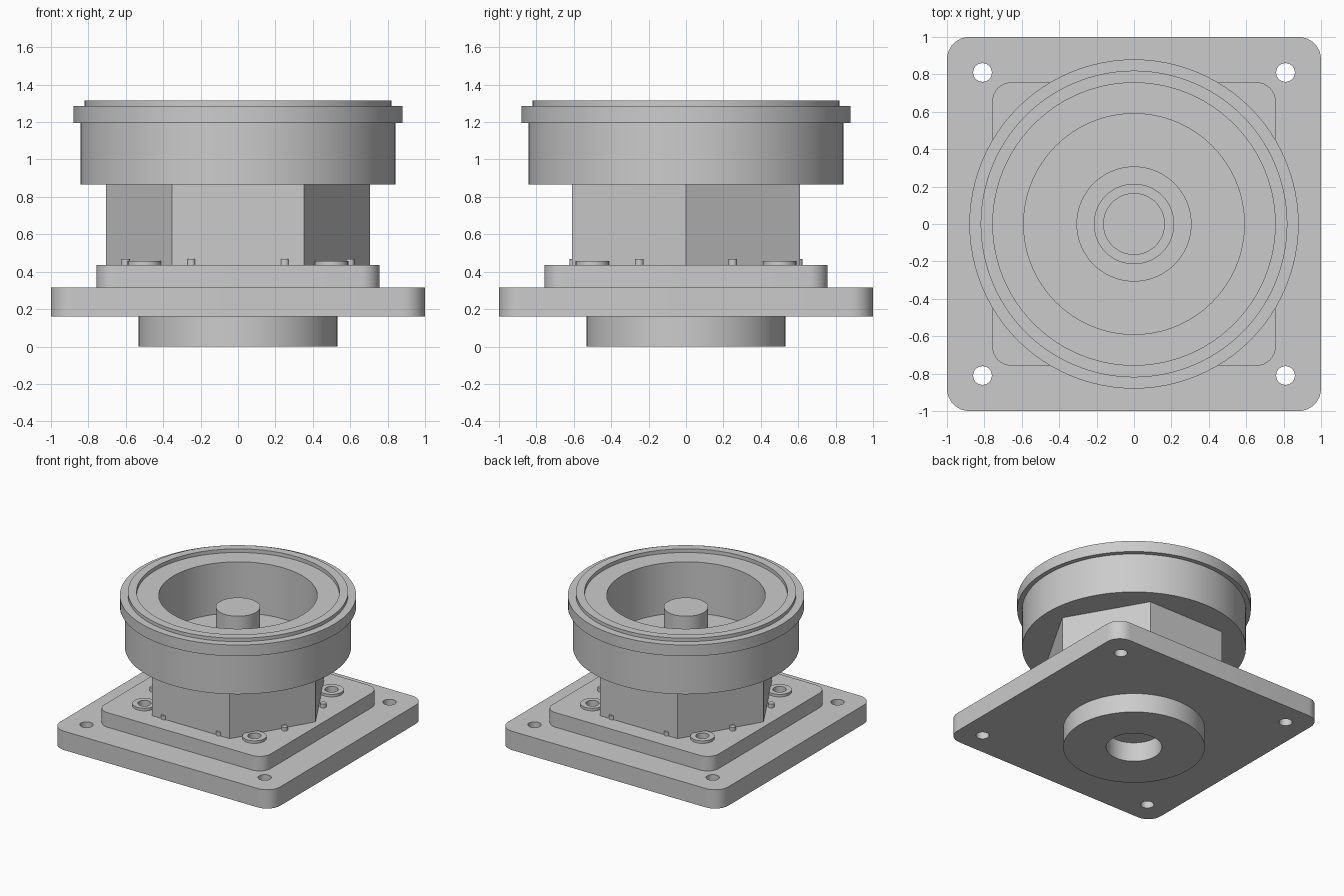
import bpy, bmesh, math

if "Cube" in bpy.data.objects:
    bpy.data.objects.remove(bpy.data.objects["Cube"])

SEG = 96
grey = bpy.data.materials.new("plain_grey")
grey.diffuse_color = (0.6, 0.6, 0.6, 1)
grey.use_nodes = True
grey.node_tree.nodes["Principled BSDF"].inputs["Base Color"].default_value = grey.diffuse_color


def finish(name, bm):
    bmesh.ops.recalc_face_normals(bm, faces=bm.faces)
    me = bpy.data.meshes.new(name)
    bm.to_mesh(me)
    bm.free()
    ob = bpy.data.objects.new(name, me)
    bpy.context.collection.objects.link(ob)
    me.materials.append(grey)
    return ob


def smooth(ob):
    bpy.ops.object.select_all(action='DESELECT')
    ob.select_set(True)
    bpy.context.view_layer.objects.active = ob
    bpy.ops.object.shade_smooth_by_angle(angle=math.radians(25))


def prism(name, outline, z0, z1):
    """Extrude a flat outline from z0 to z1."""
    bm = bmesh.new()
    f = bm.faces.new([bm.verts.new((x, y, z0)) for x, y in outline])
    ext = bmesh.ops.extrude_face_region(bm, geom=[f])["geom"]
    top = [v for v in ext if isinstance(v, bmesh.types.BMVert)]
    bmesh.ops.translate(bm, verts=top, vec=(0, 0, z1 - z0))
    return finish(name, bm)


def circle(r, n=SEG, cx=0, cy=0):
    return [(cx + r * math.cos(2 * math.pi * i / n),
             cy + r * math.sin(2 * math.pi * i / n)) for i in range(n)]


def rounded_square(h, r, n=8):
    pts = []
    for k, (sx, sy) in enumerate([(1, 1), (-1, 1), (-1, -1), (1, -1)]):
        for i in range(n + 1):
            a = math.pi / 2 * (k + i / n)
            pts.append((sx * (h - r) + r * math.cos(a), sy * (h - r) + r * math.sin(a)))
    return pts


def ring(name, profile, seg=SEG, cx=0, cy=0):
    """Turn a closed (radius, height) profile around a vertical axis."""
    bm = bmesh.new()
    rows = [[bm.verts.new((x, y, z)) for x, y in circle(r, seg, cx, cy)] for r, z in profile]
    for a, b in zip(rows, rows[1:] + rows[:1]):
        for i in range(seg):
            j = (i + 1) % seg
            bm.faces.new((a[i], a[j], b[j], b[i]))
    ob = finish(name, bm)
    smooth(ob)
    return ob


def drill(ob, spots, r, z0, z1, seg=32):
    """Cut round vertical holes."""
    for x, y in spots:
        cutter = prism("hole_cutter", circle(r, seg, x, y), z0, z1)
        cutter.hide_render = True
        mod = ob.modifiers.new("hole", 'BOOLEAN')
        mod.operation, mod.solver, mod.object = 'DIFFERENCE', 'EXACT', cutter
        bpy.context.view_layer.objects.active = ob
        bpy.ops.object.modifier_apply(modifier=mod.name)
        bpy.data.objects.remove(cutter)


def corners(d):
    return [(sx * d, sy * d) for sx in (-1, 1) for sy in (-1, 1)]


# Bottom locating ring
ring("bottom_ring", [(0.21, 0), (0.533, 0), (0.533, 0.16), (0.21, 0.16)])

# Mounting flange with four corner holes
flange = prism("mounting_flange", rounded_square(1.0, 0.12), 0.16, 0.315)
drill(flange, corners(0.81), 0.05, 0.1, 0.4)
smooth(flange)

# Upper plate with screw holes
plate = prism("upper_plate", rounded_square(0.757, 0.1), 0.315, 0.435)
drill(plate, corners(0.5), 0.05, 0.33, 0.5)
smooth(plate)

# Washers around the screw holes
for i, (x, y) in enumerate(corners(0.5)):
    ring(f"washer_{i}", [(0.05, 0.435), (0.09, 0.435), (0.09, 0.456), (0.05, 0.456)], 32, x, y)

# Small pins around the hexagon
for sx, sy in corners(1):
    for x, y in ((0.6, 0.25), (0.25, 0.6)):
        smooth(prism("pin", circle(0.023, 20, sx * x, sy * y), 0.435, 0.467))

# Hexagonal body with centre bore
body = prism("hexagon_body", circle(0.705, 6), 0.435, 0.865)
drill(body, [(0, 0)], 0.305, 0.4, 0.9, SEG)
smooth(body)

# Cup wall with lip, raised rim and stepped bore
ring("cup", [(0.59, 0.865), (0.843, 0.865), (0.843, 1.195), (0.88, 1.195),
             (0.88, 1.287), (0.82, 1.287), (0.82, 1.315), (0.755, 1.315),
             (0.755, 1.285), (0.59, 1.285)])

# Centre shaft and its collar
smooth(prism("centre_shaft", circle(0.165), 0.435, 1.19))
ring("shaft_collar", [(0.165, 0.435), (0.215, 0.435), (0.215, 0.46), (0.165, 0.46)])
